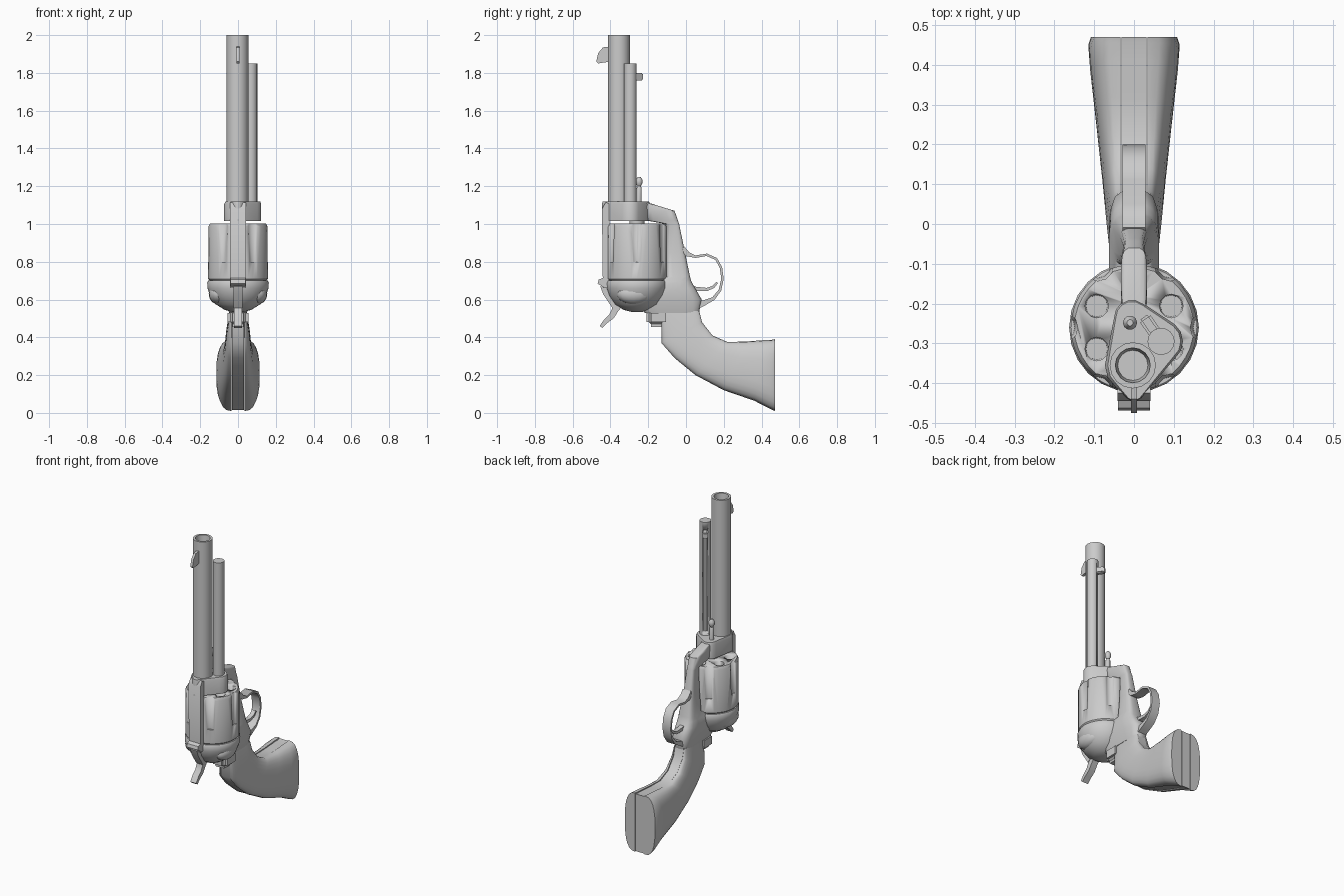
import bpy, bmesh
from math import pi, cos, sin, radians, copysign
from mathutils import Vector, Matrix

if "Cube" in bpy.data.objects:
    bpy.data.objects.remove(bpy.data.objects["Cube"])

steel = bpy.data.materials.new("plain_grey")
steel.use_nodes = True
GREY = (0.6, 0.6, 0.6, 1)
steel.diffuse_color = GREY
steel.node_tree.nodes["Principled BSDF"].inputs["Base Color"].default_value = GREY


def finish(name, bm, angle=35):
    bmesh.ops.recalc_face_normals(bm, faces=bm.faces[:])
    mesh = bpy.data.meshes.new(name)
    bm.to_mesh(mesh)
    bm.free()
    mesh.materials.append(steel)
    ob = bpy.data.objects.new(name, mesh)
    bpy.context.collection.objects.link(ob)
    bpy.ops.object.select_all(action='DESELECT')
    ob.select_set(True)
    bpy.context.view_layer.objects.active = ob
    bpy.ops.object.shade_smooth_by_angle(angle=radians(angle))
    return ob


def loft(name, rings, angle=35):
    """Skin a list of equal-length point rings and cap both ends."""
    bm = bmesh.new()
    rows = [[bm.verts.new(p) for p in ring] for ring in rings]
    n = len(rows[0])
    for a, b in zip(rows, rows[1:]):
        for i in range(n):
            j = (i + 1) % n
            bm.faces.new((a[i], a[j], b[j], b[i]))
    bm.faces.new(rows[0][::-1])
    bm.faces.new(rows[-1])
    return finish(name, bm, angle)


def lathe(name, x, y, profile, sides=16):
    """Revolve (radius, height) pairs about a vertical axis."""
    return loft(name, [[(x + r * cos(2 * pi * i / sides), y + r * sin(2 * pi * i / sides), z)
                        for i in range(sides)] for r, z in profile])


def ribbon(name, path, half_width):
    """Flat strip along (y, z, thickness) points in the middle plane."""
    pts = [Vector((0, y, z)) for y, z, t in path]
    rings = []
    for i, p in enumerate(pts):
        d = (pts[min(i + 1, len(pts) - 1)] - pts[max(i - 1, 0)]).normalized()
        off = Vector((0, -d.z, d.y)) * path[i][2] / 2
        side = Vector((half_width, 0, 0))
        rings.append([p + off + side, p + off - side, p - off - side, p - off + side])
    return loft(name, rings, 50)


def plate(name, outline, half_width):
    return loft(name, [[(x, y, z) for y, z in outline] for x in (-half_width, half_width)])


def super_curve(t, power):
    c, s = cos(t), sin(t)
    return copysign(abs(c) ** power, c), copysign(abs(s) ** power, s)


def cut(ob, cutter):
    mod = ob.modifiers.new("cut", 'BOOLEAN')
    mod.object = cutter
    mod.solver = 'EXACT'
    bpy.context.view_layer.objects.active = ob
    bpy.ops.object.modifier_apply(modifier=mod.name)
    bpy.data.objects.remove(cutter)


AXIS_Y = -0.26      # cylinder axis
BARREL_Y = -0.355
EJECT = (0.068, -0.295)

# Barrel with open muzzle, and front sight blade
lathe("barrel", -0.003, BARREL_Y, [(0.058, 1.1), (0.058, 2.0), (0.044, 2.0), (0.038, 1.93)])
plate("front_sight", [(-0.40, 1.94), (-0.44, 1.935), (-0.465, 1.905), (-0.475, 1.86),
                      (-0.465, 1.85), (-0.40, 1.86)], 0.008)

# Slotted ejector tube with its rod and thumb tab
tube = lathe("ejector_tube", *EJECT, [(0.034, 1.1), (0.034, 1.85)])
turn = Matrix.Translation((*EJECT, 0)) @ Matrix.Rotation(radians(125), 4, 'Z')
bm = bmesh.new()
bmesh.ops.create_cube(bm, size=1, matrix=turn @ Matrix.Translation((0.03, 0, 1.47))
                      @ Matrix.Diagonal((0.05, 0.026, 0.66, 1)))
cut(tube, finish("slot_cutter", bm))
lathe("ejector_rod", *EJECT, [(0.012, 1.13), (0.012, 1.8)], 8)
bm = bmesh.new()
bmesh.ops.create_cube(bm, size=1, matrix=turn @ Matrix.Translation((0.04, 0, 1.78))
                      @ Matrix.Diagonal((0.07, 0.032, 0.04, 1)))
bmesh.ops.bevel(bm, geom=bm.edges[:], offset=0.006, segments=2, affect='EDGES')
finish("ejector_tab", bm)

# Cylinder pin
lathe("cylinder_pin", -0.01, -0.248, [(0.014, 1.08), (0.014, 1.19), (0.009, 1.2), (0.018, 1.215),
                                      (0.018, 1.235), (0.008, 1.25)], 10)

# Front frame block: hull around barrel, ejector and pin
bm = bmesh.new()
for x, y, r in ((-0.003, BARREL_Y, 0.07), (*EJECT, 0.055), (-0.005, -0.235, 0.045),
                (0, -0.42, 0.025)):
    for z, k in ((1.015, 1), (1.105, 1), (1.12, 0.9)):
        for i in range(14):
            a = 2 * pi * i / 14
            bm.verts.new((x + k * r * cos(a), y + k * r * sin(a), z))
hull = bmesh.ops.convex_hull(bm, input=bm.verts[:])
bmesh.ops.delete(bm, geom=list({g for g in hull["geom_interior"] + hull["geom_unused"]
                                if isinstance(g, bmesh.types.BMVert)}), context='VERTS')
finish("frame_front", bm)

# Top strap and rear sight
plate("top_strap", [(-0.44, 0.66), (-0.445, 1.08), (-0.425, 1.115), (-0.39, 1.1),
                    (-0.405, 1.02), (-0.405, 0.66)], 0.042)
plate("rear_sight", [(-0.43, 0.72), (-0.462, 0.705), (-0.468, 0.685), (-0.445, 0.67),
                     (-0.42, 0.67)], 0.04)

# Lower frame, lofted upward: height, rear y, front y, half width
STATIONS = [(0.53, -0.22, 0.07, 0.048), (0.6, -0.28, 0.085, 0.064), (0.66, -0.26, 0.05, 0.064),
            (0.695, -0.2, 0.03, 0.06), (0.72, -0.105, 0.022, 0.052), (0.85, -0.105, -0.005, 0.035),
            (1.0, -0.105, -0.036, 0.027), (1.02, -0.22, -0.042, 0.03),
            (1.07, -0.23, -0.06, 0.033), (1.085, -0.23, -0.11, 0.033), (1.11, -0.23, -0.19, 0.03)]
rings = []
for z, y0, y1, w in STATIONS:
    ring = []
    for i in range(16):
        u, v = super_curve(2 * pi * (i + 0.5) / 16, 0.5)
        ring.append((w * u, (y0 + y1) / 2 + (y1 - y0) / 2 * v, z))
    rings.append(ring)
loft("lower_frame", rings, 45)

# Fluted cylinder with six chambers
drum = lathe("cylinder", 0, AXIS_Y, [(0.15, 0.7), (0.159, 0.71), (0.159, 0.985), (0.15, 1.002)], 36)
bm = bmesh.new()
for k in range(6):
    for angle, dist, r, z in ((60 * k, 0.182, 0.042, 0.92), (60 * k + 30, 0.108, 0.034, 1.03)):
        a = radians(angle)
        bmesh.ops.create_cone(bm, cap_ends=True, segments=12, radius1=r * 0.8, radius2=r, depth=0.24,
                              matrix=Matrix.Translation((dist * cos(a), AXIS_Y + dist * sin(a), z)))
cut(drum, finish("drum_cutter", bm))
lathe("cylinder_hub", 0, AXIS_Y, [(0.04, 0.99), (0.04, 1.03)], 12)

# Rounded recoil shield with bulging gate on both sides
lathe("recoil_shield", 0, AXIS_Y, [(0.158, 0.7), (0.163, 0.69), (0.162, 0.66), (0.148, 0.62),
                                   (0.118, 0.575), (0.07, 0.545), (0.03, 0.535)], 24)
for name, s in (("left_gate", 1), ("right_gate", -1)):
    bm = bmesh.new()
    bmesh.ops.create_uvsphere(bm, u_segments=16, v_segments=10, radius=1,
                              matrix=Matrix.Translation((s * 0.105, -0.275, 0.63))
                              @ Matrix.Diagonal((0.05, 0.09, 0.055, 1)))
    finish(name, bm)

# Hammer, spur and rear lug
ribbon("hammer", [(-0.33, 0.64, 0.08), (-0.36, 0.585, 0.06), (-0.375, 0.545, 0.035),
                  (-0.395, 0.51, 0.03), (-0.425, 0.485, 0.025), (-0.45, 0.455, 0.018)], 0.021)
ribbon("hammer_nose", [(-0.37, 0.57, 0.05), (-0.425, 0.64, 0.035), (-0.445, 0.675, 0.02)], 0.024)
bm = bmesh.new()
bmesh.ops.create_cube(bm, size=1, matrix=Matrix.Translation((0, -0.145, 0.505))
                      @ Matrix.Diagonal((0.11, 0.13, 0.1, 1)))
bmesh.ops.bevel(bm, geom=bm.edges[:], offset=0.025, segments=3, affect='EDGES')
finish("rear_lug", bm)

# Trigger guard and trigger
ribbon("trigger_guard", [(-0.02, 0.87, 0.03), (0.01, 0.84, 0.025), (0.05, 0.827, 0.013),
                         (0.11, 0.837, 0.013), (0.16, 0.815, 0.013), (0.185, 0.77, 0.013),
                         (0.193, 0.71, 0.013), (0.18, 0.65, 0.014), (0.145, 0.605, 0.018),
                         (0.09, 0.58, 0.03), (0.04, 0.565, 0.05)], 0.029)
ribbon("trigger", [(-0.01, 0.675, 0.03), (0.05, 0.657, 0.022), (0.11, 0.653, 0.018),
                   (0.145, 0.667, 0.014), (0.165, 0.69, 0.01)], 0.014)

# Grip: front edge point, back edge point, half width
GRIP = [((0.07, 0.54), (-0.13, 0.53), 0.045), ((0.085, 0.48), (-0.13, 0.37), 0.062),
        ((0.14, 0.41), (-0.06, 0.29), 0.07), ((0.22, 0.375), (0.05, 0.2), 0.08),
        ((0.32, 0.378), (0.2, 0.12), 0.095), ((0.41, 0.385), (0.36, 0.065), 0.11),
        ((0.455, 0.387), (0.445, 0.022), 0.115), ((0.47, 0.39), (0.47, 0.01), 0.108)]


def grip_rings(section, scale=1.0):
    """Place (outward 0..1, along -1..1) section points at every station."""
    rings = []
    for front, back, w in GRIP:
        f, b = Vector(front), Vector(back)
        mid, half = (f + b) / 2, (f - b) / 2 * scale
        rings.append([(x(w), *(mid + half * v)) for x, v in section])
    return rings


for name, s in (("left_grip_panel", 1), ("right_grip_panel", -1)):
    section = []
    for i in range(13):
        u, v = super_curve(-pi / 2 + pi * i / 12, 0.75)
        section.append((lambda w, u=u: s * (0.034 + (w - 0.034) * u), v))
    loft(name, grip_rings(section), 45)
loft("grip_strap", grip_rings([(lambda w, a=a: a * 0.031, v)
                               for a, v in ((1, 1), (-1, 1), (-1, -1), (1, -1))], 0.97), 45)
lathe("butt_core", 0, -0.03, [(0.036, 0.4), (0.036, 0.53)], 12)
